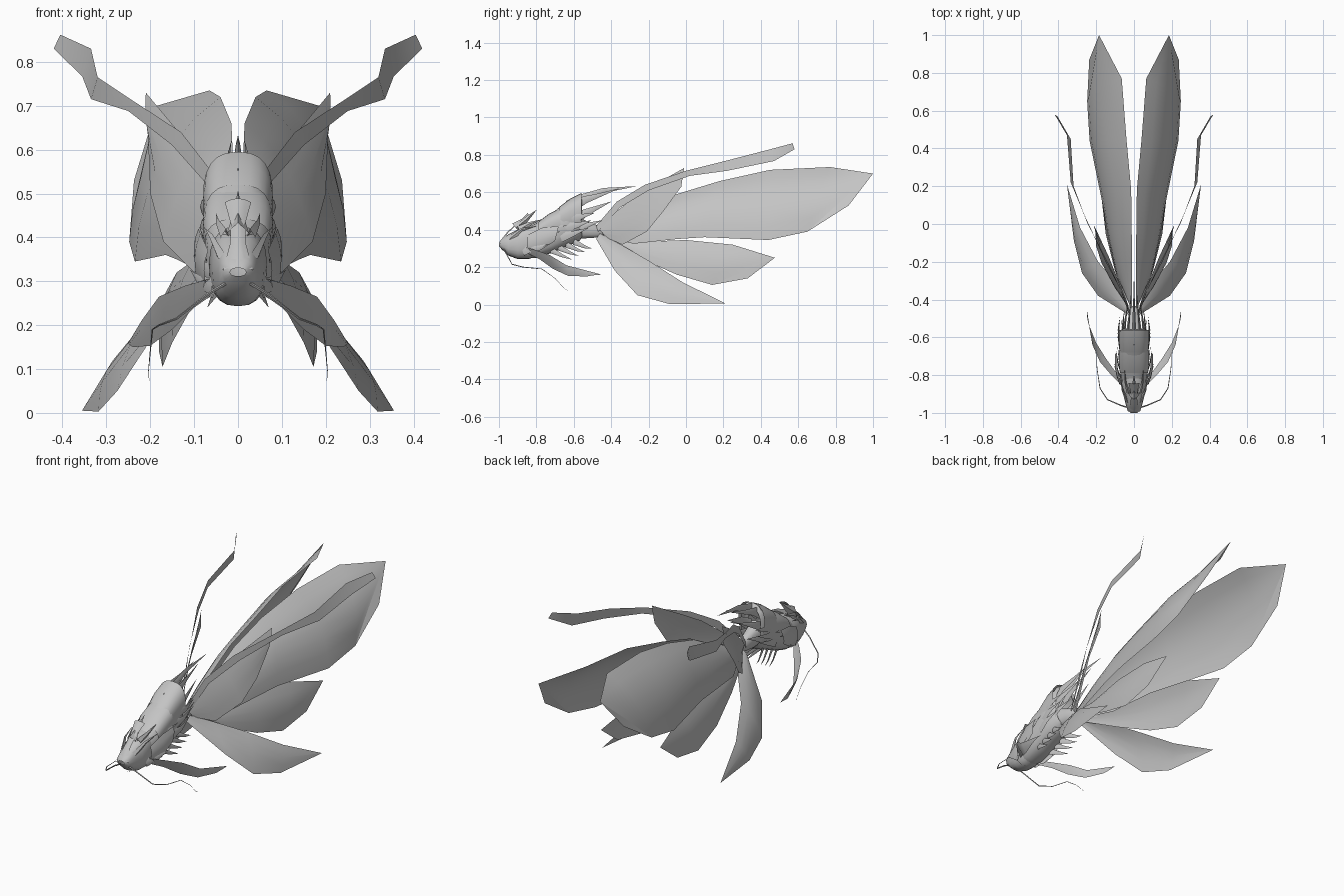
import bpy, bmesh, math
from mathutils import Vector as V

grey = bpy.data.materials.new("soft_grey")
grey.diffuse_color = (0.55, 0.55, 0.55, 1)


def make(name, verts, faces, mirror=True, facing=None):
    me = bpy.data.meshes.new(name)
    me.from_pydata([tuple(v) for v in verts], [], faces)
    bm = bmesh.new()
    bm.from_mesh(me)
    bmesh.ops.remove_doubles(bm, verts=bm.verts, dist=0.0004)
    bmesh.ops.recalc_face_normals(bm, faces=bm.faces)
    if facing and sum(f.normal.dot(V(facing)) * f.calc_area() for f in bm.faces) < 0:
        bmesh.ops.reverse_faces(bm, faces=bm.faces)
    bm.to_mesh(me)
    bm.free()
    me.materials.append(grey)
    ob = bpy.data.objects.new(name, me)
    bpy.context.collection.objects.link(ob)
    if mirror:
        m = ob.modifiers.new("mirror", 'MIRROR')
        m.use_mirror_merge = False
    bpy.context.view_layer.objects.active = ob
    bpy.ops.object.select_all(action='DESELECT')
    ob.select_set(True)
    bpy.ops.object.shade_smooth_by_angle(angle=math.radians(45))
    return ob


def grid_faces(rows, cols, closed=False):
    n = cols if closed else cols - 1
    return [(r * cols + c, r * cols + (c + 1) % cols,
             (r + 1) * cols + (c + 1) % cols, (r + 1) * cols + c)
            for r in range(rows - 1) for c in range(n)]


def sheet(name, upper, lower, bulge=(0, 0, 0), cols=5, mirror=True, facing=(1, 0, 0.3)):
    """Thin membrane spanned between two edges, arched towards bulge."""
    verts = []
    for a, b in zip(upper, lower):
        a, b = V(a), V(b)
        w = (a - b).length
        for c in range(cols):
            t = c / (cols - 1)
            verts.append(a.lerp(b, t) + V(bulge) * w * 4 * t * (1 - t))
    return make(name, verts, grid_faces(len(upper), cols), mirror, facing)


def spike(name, path, width, thick, mirror=True):
    """Tapered blade with a diamond section along a path."""
    verts, n = [], len(path)
    for i, p in enumerate(path):
        d = (V(path[min(i + 1, n - 1)]) - V(path[max(i - 1, 0)])).normalized()
        side = d.cross(V((0, 0, 1))).normalized()
        up = side.cross(d)
        k = max(1 - i / (n - 1), 0.02)
        verts += [V(p) + side * thick * k, V(p) + up * width * k,
                  V(p) - side * thick * k, V(p) - up * width * k]
    return make(name, verts, grid_faces(n, 4, True), mirror)


def loft(name, stations, sides=20, power=0.8, start=0.0, end=2 * math.pi):
    """Rings (y, half width, z low, z high) skinned along y."""
    closed = end - start > 6.2
    cols = sides if closed else sides + 1
    verts = []
    for y, w, lo, hi in stations:
        for c in range(cols):
            a = start + (end - start) * c / sides
            s, k = math.sin(a), math.cos(a)
            verts.append((w * math.copysign(abs(k) ** power, k), y,
                          (lo + hi) / 2 + (hi - lo) / 2 * math.copysign(abs(s) ** power, s)))
    return make(name, verts, grid_faces(len(stations), cols, closed), False)


# Body, tail root and head
loft("body", [(-0.85, .06, .25, .41), (-0.8, .072, .25, .435), (-0.72, .078, .275, .485),
              (-0.64, .078, .31, .55), (-0.57, .07, .34, .59), (-0.555, .06, .36, .57)])
loft("tail_root", [(-0.6, .045, .35, .48), (-0.52, .03, .355, .44),
                   (-0.45, .02, .36, .415), (-0.43, .002, .38, .40)], 12)
loft("head", [(-1.0, .018, .312, .33), (-0.985, .035, .295, .35), (-0.95, .045, .262, .375),
              (-0.9, .058, .243, .4), (-0.84, .066, .243, .425), (-0.77, .05, .27, .43)])
# Back shells hugging the body
for i, (y, lo, hi) in enumerate([(-0.77, .36, .462), (-0.66, .4, .54)]):
    loft("back_shell_%d" % (i + 1), [(y - .02, .075, lo - .03, hi - .02),
         (y + .04, .08, lo - .01, hi + .025), (y + .1, .079, lo, hi + .055)],
         14, 0.8, -0.4, math.pi + 0.4)
# Gill covers
sheet("gill_cover", [(.068, -.85, .37), (.086, -.77, .41), (.09, -.68, .42)],
      [(.068, -.85, .28), (.088, -.78, .29), (.095, -.7, .34)], (.1, 0, 0))

# Nose ridge and crown
sheet("nose_ridge", [(.035, -.99, .325), (.018, -.95, .385), (.016, -.9, .43), (.03, -.84, .48)],
      [(-.035, -.99, .325), (-.018, -.95, .385), (-.016, -.9, .43), (-.03, -.84, .48)],
      (0, -.1, .15), 5, False, (0, -.3, 1))
spike("crown_spike", [(0, -.91, .41), (0, -.86, .45), (0, -.8, .505)], .03, .025, False)
spike("crown_side_spike", [(.03, -.89, .4), (.045, -.84, .43), (.05, -.77, .455)], .022, .01)
spike("brow_spike", [(.035, -.94, .35), (.06, -.88, .4), (.075, -.8, .42)], .018, .01)

# Dorsal horns curving back
spike("dorsal_horn", [(0, -.62, .52), (0, -.55, .565), (0, -.44, .61), (0, -.27, .632)],
      .04, .016, False)
spike("dorsal_side_horn", [(.03, -.6, .53), (.03, -.54, .56), (.022, -.46, .585),
                           (.015, -.36, .62)], .03, .01)
spike("rear_horn", [(.04, -.6, .45), (.05, -.54, .49), (.04, -.47, .52), (.03, -.4, .55)],
      .03, .01)
spike("rear_low_horn", [(.05, -.6, .4), (.06, -.54, .42), (.05, -.45, .45)], .03, .01)

# Cheek frills, belly spikes and flank spikes
for i in range(4):
    t = i / 3
    spike("cheek_frill_%d" % (i + 1), [(.055, -.87 + .03 * i, .285 + .03 * i),
          (.088 - .01 * t, -.81 + .03 * i, .3 + .035 * i),
          (.108 - .02 * t, -.73 + .03 * i, .325 + .033 * i)], .024, .006)
    spike("belly_spike_%d" % (i + 1), [(.04, -.72 + .04 * i, .29 + .015 * i),
          (.06, -.66 + .04 * i, .26 + .016 * i),
          (.07, -.61 + .035 * i, .24 + .02 * i)], .016, .006)
for i in range(3):
    spike("flank_spike_%d" % (i + 1), [(.07, -.67 + .02 * i, .36 + .05 * i),
          (.083, -.6 + .02 * i, .38 + .045 * i),
          (.075, -.52 + .015 * i, .41 + .04 * i)], .028, .007)

# Great tail fin
sheet("great_fin",
      [(.01, -.45, .4), (.01, -.2, .51), (.012, -.05, .59), (.015, .18, .66), (.04, .45, .72),
       (.065, .77, .735), (.185, 1, .7)],
      [(.02, -.43, .36), (.09, -.28, .325), (.14, -.05, .35), (.165, .1, .36),
       (.235, .44, .345), (.248, .65, .39), (.185, 1, .7)], (.1, 0, .07), 7)
# Outer corner of the great fin
sheet("great_fin_corner", [(.248, .65, .39), (.237, .87, .53), (.185, 1, .7)],
      [(.248, .65, .39), (.217, .82, .545), (.185, 1, .7)], cols=2)
# Upper side fin
sheet("upper_side_fin",
      [(.02, -.47, .41), (.05, -.38, .49), (.095, -.27, .58), (.135, -.17, .64),
       (.21, -.01, .73)],
      [(.03, -.43, .36), (.1, -.34, .32), (.17, -.21, .39), (.2, -.12, .5),
       (.205, -.025, .63)], (.03, 0, .03))
# Middle fin
sheet("middle_fin",
      [(.03, -.45, .37), (.07, -.25, .335), (.105, 0, .345), (.14, .25, .32), (.178, .475, .25)],
      [(.03, -.46, .35), (.1, -.25, .25), (.15, -.05, .16), (.172, .14, .105),
       (.178, .475, .25)], (.06, 0, .05))
sheet("middle_fin_corner", [(.172, .14, .105), (.175, .31, .18), (.178, .475, .25)],
      [(.172, .14, .105), (.18, .33, .14), (.178, .475, .25)], cols=2)
# Lower fin
sheet("lower_fin",
      [(.02, -.46, .38), (.08, -.33, .31), (.19, -.2, .235), (.285, -.02, .12),
       (.355, .21, .006)],
      [(.03, -.48, .35), (.19, -.38, .18), (.275, -.26, .05), (.318, -.09, .003),
       (.355, .21, .005)], (.06, 0, .06))
# Long upper ribbons
sheet("long_ribbon",
      [(.02, -.48, .42), (.06, -.37, .55), (.13, -.22, .64), (.245, 0, .715), (.32, .2, .765),
       (.335, .45, .83), (.405, .57, .862)],
      [(.03, -.47, .39), (.07, -.35, .52), (.15, -.2, .61), (.25, .02, .688),
       (.335, .22, .715), (.355, .47, .767), (.42, .58, .83)], (0, 0, 0), 3)

# Front paddle fins
sheet("paddle_fin",
      [(.05, -.87, .31), (.12, -.8, .29), (.18, -.73, .265), (.22, -.64, .21),
       (.25, -.45, .16)],
      [(.05, -.85, .275), (.1, -.78, .24), (.15, -.71, .19), (.2, -.63, .153),
       (.24, -.53, .15)], (.04, 0, .02))

# Thin barbels
spike("barbel", [(.02, -.975, .3), (.07, -.96, .27), (.14, -.93, .215), (.18, -.87, .2),
                 (.195, -.77, .19), (.2, -.7, .14), (.205, -.65, .085), (.2, -.62, .07)],
      .004, .004)
